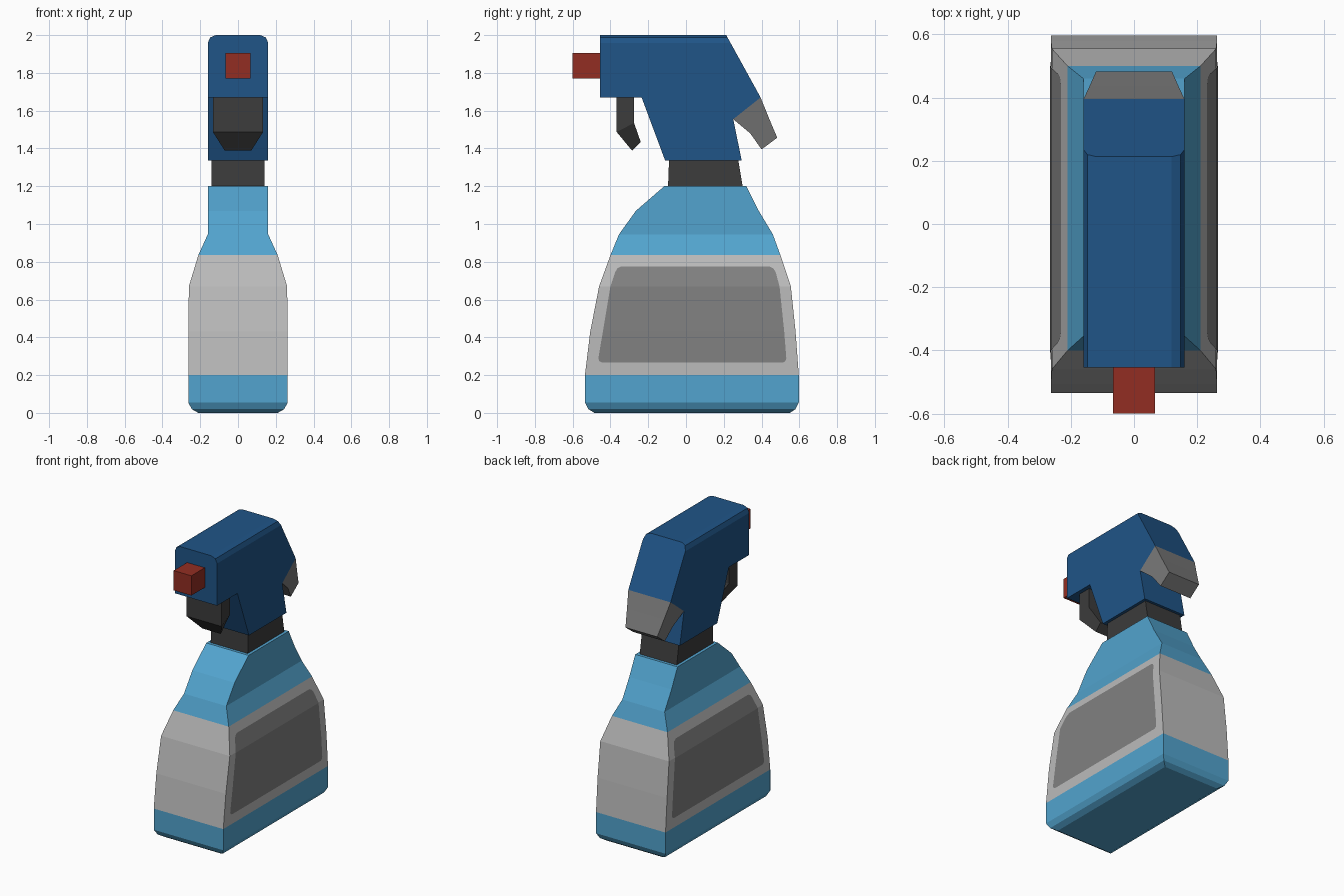
import bpy, bmesh

if "Cube" in bpy.data.objects:
    bpy.data.objects.remove(bpy.data.objects["Cube"])

def mat(name, rgb):
    m = bpy.data.materials.new(name)
    m.diffuse_color = (*rgb, 1)
    m.use_nodes = True
    m.node_tree.nodes["Principled BSDF"].inputs["Base Color"].default_value = m.diffuse_color
    return m

LIGHT_BLUE = mat("light blue", (0.085, 0.37, 0.62))
LIGHT_GREY = mat("light grey", (0.50, 0.50, 0.50))
LABEL_GREY = mat("label grey", (0.22, 0.22, 0.22))
DARK_BLUE = mat("dark blue", (0.014, 0.09, 0.245))
BLACK = mat("charcoal", (0.045, 0.045, 0.045))
RED = mat("red", (0.29, 0.027, 0.016))
TAB_GREY = mat("mid grey", (0.19, 0.19, 0.19))

def finish(name, bm, *mats):
    bmesh.ops.recalc_face_normals(bm, faces=bm.faces)
    me = bpy.data.meshes.new(name)
    bm.to_mesh(me)
    bm.free()
    for m in mats:
        me.materials.append(m)
    ob = bpy.data.objects.new(name, me)
    bpy.context.collection.objects.link(ob)
    return ob

def loft(sections):
    """Each section: (half width, (y, z) of front edge, (y, z) of back edge)."""
    bm = bmesh.new()
    rings = []
    for w, (y0, z0), (y1, z1) in sections:
        rings.append([bm.verts.new(p) for p in
                      ((-w, y0, z0), (w, y0, z0), (w, y1, z1), (-w, y1, z1))])
    for a, b in zip(rings, rings[1:]):
        for i in range(4):
            j = (i + 1) % 4
            bm.faces.new((a[i], a[j], b[j], b[i]))
    bm.faces.new(rings[0])
    bm.faces.new(rings[-1])
    return bm

# bottle: z, half width, front y, back y
LEVELS = [(0, 0.21, -0.485, 0.55), (0.02, 0.245, -0.517, 0.58),
          (0.055, 0.263, -0.535, 0.597), (0.2, 0.263, -0.535, 0.597),
          (0.43, 0.263, -0.507, 0.58), (0.67, 0.26, -0.46, 0.555),
          (0.835, 0.21, -0.40, 0.50), (0.945, 0.16, -0.355, 0.46),
          (1.07, 0.16, -0.265, 0.385), (1.2, 0.16, -0.115, 0.32)]
bm = loft([(w, (y0, z), (y1, z)) for z, w, y0, y1 in LEVELS])
for f in bm.faces:
    f.material_index = int(0.2 < f.calc_center_median().z < 0.835)
finish("bottle", bm, LIGHT_BLUE, LIGHT_GREY)

def half_width(z):
    for (z0, w0, *_), (z1, w1, *_) in zip(LEVELS, LEVELS[1:]):
        if z0 <= z <= z1:
            return w0 + (w1 - w0) * (z - z0) / (z1 - z0)

# side labels: thin sheets following the bottle sides (z, front y, back y)
LABEL = [(0.267, -0.445, 0.515), (0.275, -0.46, 0.527), (0.29, -0.464, 0.531),
         (0.43, -0.44, 0.52), (0.67, -0.40, 0.495), (0.745, -0.375, 0.475),
         (0.765, -0.363, 0.462), (0.776, -0.342, 0.44)]
for side, name in ((1, "label_right"), (-1, "label_left")):
    bm = bmesh.new()
    rows = [[bm.verts.new((side * (half_width(z) + 0.003), y, z)) for y in ys]
            for z, *ys in LABEL]
    for a, b in zip(rows, rows[1:]):
        quad = (a[0], a[1], b[1], b[0])
        bm.faces.new(quad if side > 0 else quad[::-1])
    me_ob = bpy.data.meshes.new(name)
    bm.to_mesh(me_ob)
    bm.free()
    me_ob.materials.append(LABEL_GREY)
    bpy.context.collection.objects.link(bpy.data.objects.new(name, me_ob))

# neck collar
finish("neck", loft([(0.14, (-0.095, 1.2), (0.30, 1.2)),
                     (0.14, (-0.09, 1.335), (0.277, 1.335))]), BLACK)

# spray head: side profile extruded across x, long top edges rounded
PROFILE = [(-0.455, 2.0), (0.213, 2.0), (0.395, 1.67), (0.25, 1.555),
           (0.295, 1.335), (-0.11, 1.335), (-0.235, 1.67), (-0.455, 1.67)]
bm = bmesh.new()
left = [bm.verts.new((-0.16, y, z)) for y, z in PROFILE]
right = [bm.verts.new((0.16, y, z)) for y, z in PROFILE]
bm.faces.new(left)
bm.faces.new(right)
for i in range(len(PROFILE)):
    j = (i + 1) % len(PROFILE)
    bm.faces.new((left[i], left[j], right[j], right[i]))
bmesh.ops.recalc_face_normals(bm, faces=bm.faces)
top = [e for e in bm.edges if all(v.co.z > 1.99 for v in e.verts)
       and abs(e.verts[0].co.x - e.verts[1].co.x) < 0.01]
bmesh.ops.bevel(bm, geom=top, offset=0.042, segments=2, profile=0.5, affect='EDGES')
finish("spray_head", bm, DARK_BLUE)

# nozzle
finish("nozzle", loft([(0.067, (-0.6, 1.77), (-0.45, 1.77)),
                       (0.067, (-0.6, 1.905), (-0.45, 1.905))]), RED)

# trigger
finish("trigger", loft([(0.133, (-0.367, 1.675), (-0.275, 1.675)),
                        (0.133, (-0.367, 1.487), (-0.275, 1.535)),
                        (0.07, (-0.285, 1.388), (-0.24, 1.435))]), BLACK)

# rear tab
finish("rear_tab", loft([(0.16, (0.25, 1.555), (0.395, 1.67)),
                         (0.14, (0.34, 1.48), (0.438, 1.563)),
                         (0.12, (0.40, 1.395), (0.483, 1.457))]), TAB_GREY)
